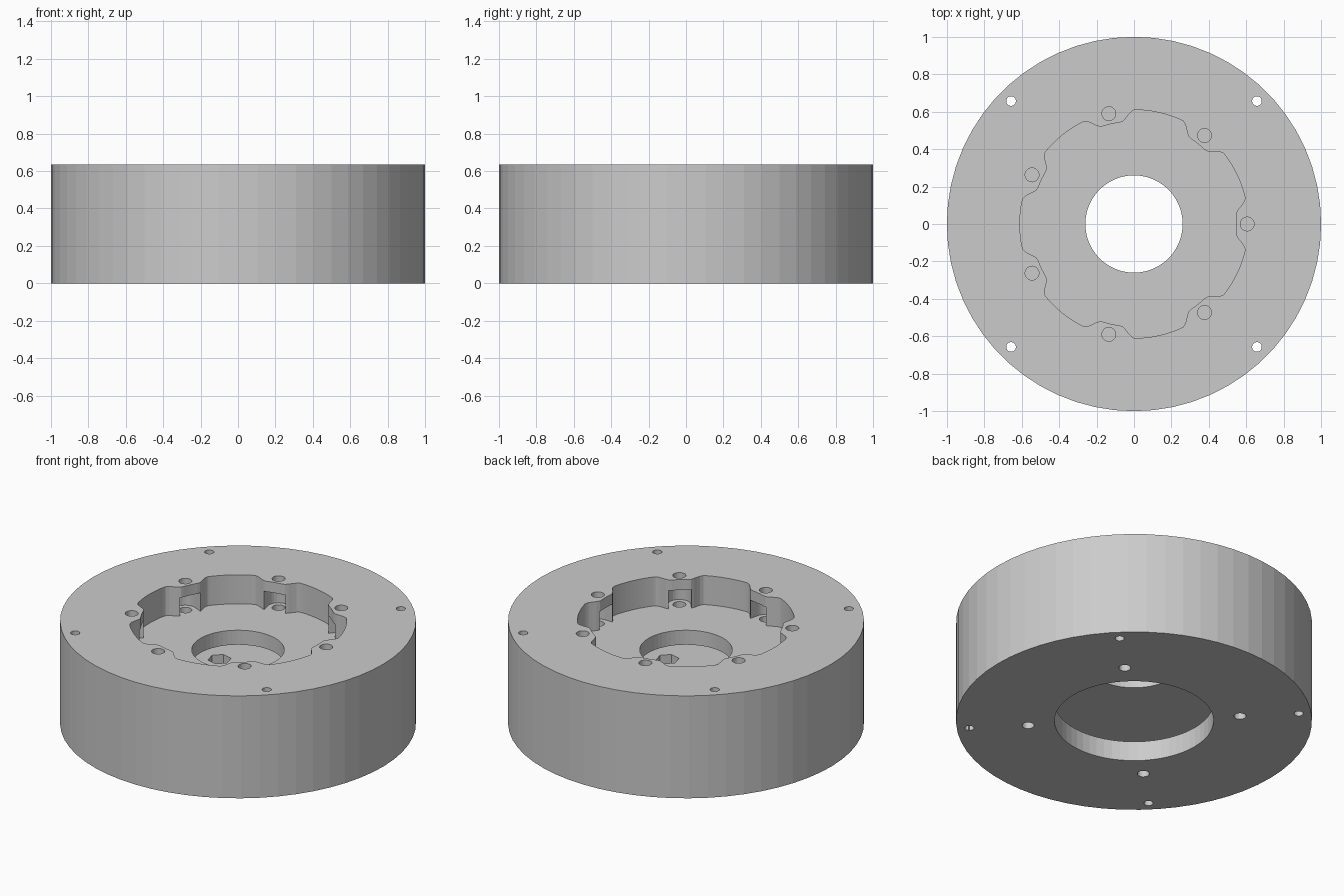
import bpy
import bmesh
from math import cos, sin, pi, radians, tau

if "Cube" in bpy.data.objects:
    bpy.data.objects.remove(bpy.data.objects["Cube"])

HEIGHT = 0.635
POCKET_FLOOR = 0.455
CEILING = 0.365
BASE = 0.123
TABS = 7
SCREW_R = 0.605

grey = bpy.data.materials.new("plain grey")
grey.use_nodes = True
grey.diffuse_color = (0.6, 0.6, 0.6, 1)
grey.node_tree.nodes["Principled BSDF"].inputs["Base Color"].default_value = (0.6, 0.6, 0.6, 1)


def circle(r, sides, x=0, y=0, turn=0):
    return [(x + r * cos(turn + tau * i / sides), y + r * sin(turn + tau * i / sides))
            for i in range(sides)]


def rotated(points, a):
    return [(x * cos(a) - y * sin(a), x * sin(a) + y * cos(a)) for x, y in points]


def prisms(name, outlines, z0, z1):
    """One object holding an upright prism for each outline."""
    bm = bmesh.new()
    for outline in outlines:
        low = [bm.verts.new((x, y, z0)) for x, y in outline]
        high = [bm.verts.new((x, y, z1)) for x, y in outline]
        bm.faces.new(low[::-1])
        bm.faces.new(high)
        n = len(low)
        for i in range(n):
            j = (i + 1) % n
            bm.faces.new((low[i], low[j], high[j], high[i]))
    mesh = bpy.data.meshes.new(name)
    bm.to_mesh(mesh)
    bm.free()
    mesh.materials.append(grey)
    obj = bpy.data.objects.new(name, mesh)
    bpy.context.collection.objects.link(obj)
    return obj


def cut(body, name, outlines, z0, z1):
    cutter = prisms(name, outlines, z0, z1)
    cutter.hide_render = True
    mod = body.modifiers.new(name, "BOOLEAN")
    mod.operation = "DIFFERENCE"
    mod.solver = "EXACT"
    mod.object = cutter
    bpy.context.view_layer.objects.active = body
    bpy.ops.object.modifier_apply(modifier=name)
    bpy.data.objects.remove(cutter)


def pocket_radius(a):
    """Round pocket that narrows smoothly at each screw tab."""
    step = tau / TABS
    off = abs((a + step / 2) % step - step / 2)
    t = min(max((off - radians(5.5)) / radians(8), 0), 1)
    return 0.548 + 0.062 * t * t * (3 - 2 * t)


tab_angles = [tau * i / TABS for i in range(TABS)]
diagonals = [pi / 4 + i * pi / 2 for i in range(4)]


def ring(shape, angles):
    return [rotated(shape, a) for a in angles]


# Round housing
housing = prisms("round_housing", [circle(1, 60)], 0, HEIGHT)

# Wide hollow inside, opened through the base by a round bore
cut(housing, "inner_cavity", [circle(0.88, 60)], BASE, CEILING)
cut(housing, "base_bore", [circle(0.447, 60)], -0.1, BASE + 0.1)

# Lobed pocket in the top, with a centre hole into the cavity
n = TABS * 32
lobes = [(pocket_radius(tau * i / n) * cos(tau * i / n),
          pocket_radius(tau * i / n) * sin(tau * i / n)) for i in range(n)]
cut(housing, "lobed_pocket", [lobes], POCKET_FLOOR, HEIGHT + 0.1)
cut(housing, "centre_hole", [circle(0.26, 60)], CEILING - 0.1, POCKET_FLOOR + 0.1)

# Slots below the tabs, round at the outer end
slot = [(SCREW_R + 0.065 * cos(a), 0.065 * sin(a))
        for a in [-pi / 2 + pi * i / 12 for i in range(13)]]
slot += [(0.5, 0.065), (0.5, -0.065)]
cut(housing, "tab_slots", ring(slot, tab_angles), POCKET_FLOOR, 0.57)

# Screw holes through the tabs and into the pocket floor
cut(housing, "tab_holes", ring(circle(0.037, 24, SCREW_R), tab_angles), 0.41, HEIGHT + 0.1)

# Through holes near the rim
cut(housing, "rim_holes", ring(circle(0.026, 20, 0.929), diagonals), -0.1, HEIGHT + 0.1)

# Base screw holes with six-sided nut recesses
cut(housing, "base_holes", ring(circle(0.034, 24, 0.597), diagonals), -0.1, BASE + 0.1)
cut(housing, "nut_recesses", ring(circle(0.066, 6, 0.597, turn=pi / 6), diagonals), 0.06, BASE + 0.1)
